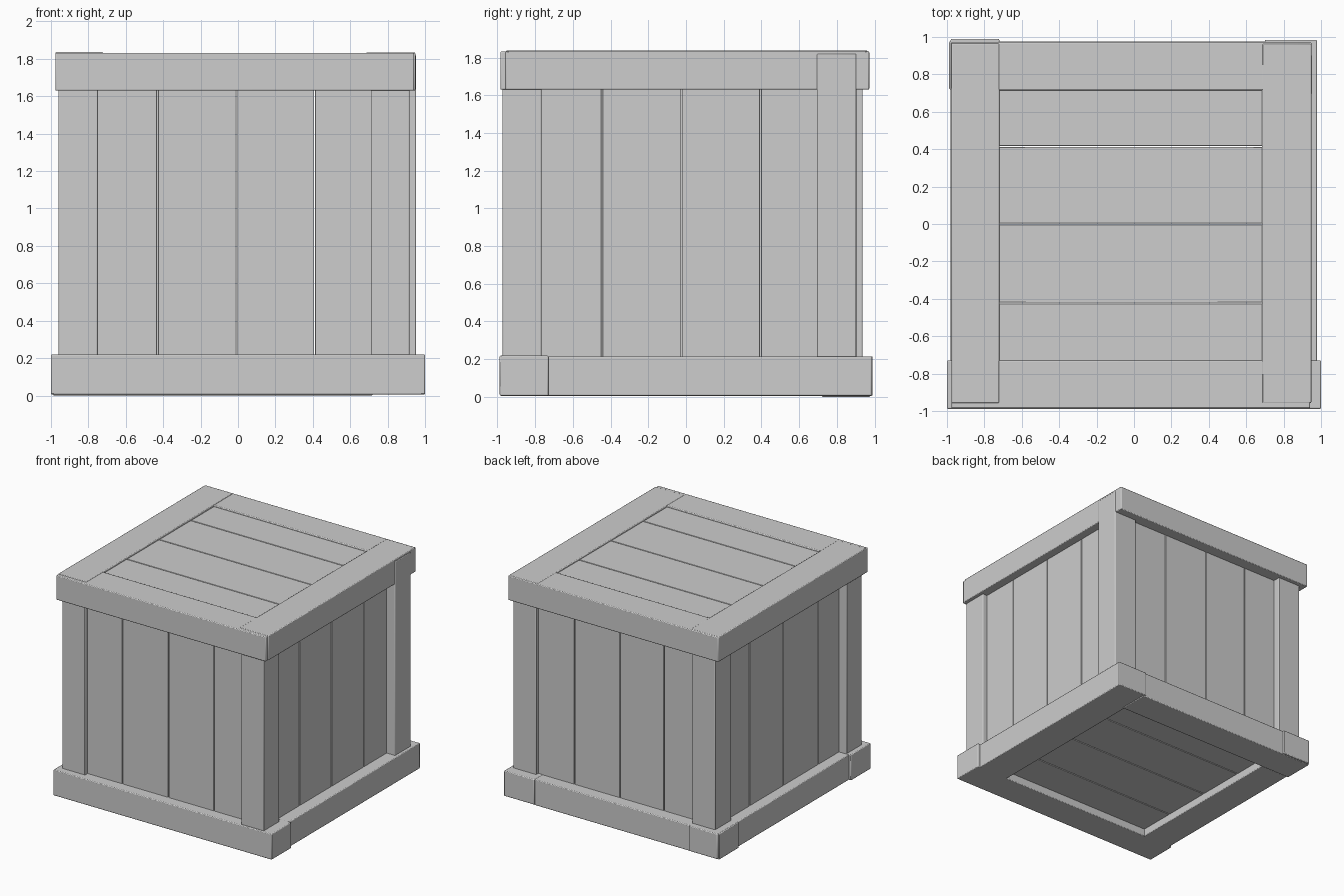
import bpy

cube = bpy.data.objects.get("Cube")
if cube:
    bpy.data.objects.remove(cube, do_unlink=True)

# Single flat grey for all the timber
grey = bpy.data.materials.new("plain_grey")
grey.use_nodes = True
GREY = (0.61, 0.61, 0.61, 1)
grey.diffuse_color = GREY
grey.node_tree.nodes["Principled BSDF"].inputs["Base Color"].default_value = GREY


def beam(name, x, y, z, bevel=0.006):
    """Box spanning three (low, high) ranges, with softened edges."""
    bpy.ops.mesh.primitive_cube_add(size=1, location=[sum(r) / 2 for r in (x, y, z)])
    ob = bpy.context.object
    ob.name = name
    ob.scale = [r[1] - r[0] for r in (x, y, z)]
    bpy.ops.object.transform_apply(location=False, rotation=False, scale=True)
    ob.data.materials.append(grey)
    mod = ob.modifiers.new("soft_edges", "BEVEL")
    mod.width = bevel
    mod.segments = 2
    bpy.ops.object.shade_smooth_by_angle()


def slats(name, axis, start, gaps, end, spans):
    """Row of planks along one axis, split by narrow gaps."""
    edges = [start, *gaps, end]
    for i, (a, b) in enumerate(zip(edges, edges[1:])):
        ranges = {**spans, axis: (a + 0.003, b - 0.003)}
        beam(f"{name}_{i + 1}", ranges["x"], ranges["y"], ranges["z"], 0.003)


# Corner posts, each set slightly differently
post_z = (0.03, 1.82)
beam("front_right_post", (-0.96, -0.75), (-0.93, -0.73), post_z)
beam("front_left_post", (0.71, 0.917), (-0.973, -0.767), post_z)
beam("back_left_post", (0.74, 0.952), (0.695, 0.903), post_z)
beam("back_right_post", (-0.923, -0.713), (0.725, 0.937), post_z)

# Bottom frame
beam("bottom_front_rail", (-1.0, 1.0), (-0.988, -0.73), (0.006, 0.219))
beam("bottom_left_rail", (0.70, 0.978), (-0.75, 0.985), (0.006, 0.215))
beam("bottom_right_rail", (-0.98, -0.72), (-0.75, 0.99), (0.006, 0.215))
beam("bottom_back_rail", (-0.988, 0.72), (0.72, 0.977), (0.0, 0.213))

# Top frame
beam("top_front_rail", (-0.977, 0.942), (-0.985, -0.73), (1.63, 1.832))
beam("top_back_rail", (-0.977, 0.948), (0.715, 0.972), (1.63, 1.832))
beam("top_right_rail", (-0.977, -0.72), (-0.957, 0.965), (1.63, 1.836))
beam("top_left_rail", (0.685, 0.948), (-0.957, 0.963), (1.63, 1.834))

# Wall planks
wall_z = (0.06, 1.78)
slats("front_plank", "x", -0.86, (-0.43, -0.01, 0.41), 0.84, {"y": (-0.897, -0.82), "z": wall_z})
slats("back_plank", "x", -0.86, (-0.41, -0.01, 0.41), 0.85, {"y": (0.80, 0.875), "z": wall_z})
slats("left_plank", "y", -0.87, (-0.445, -0.025, 0.395), 0.8, {"x": (0.80, 0.875), "z": wall_z})
slats("right_plank", "y", -0.86, (-0.46, 0.0, 0.44), 0.83, {"x": (-0.89, -0.815), "z": wall_z})

# Lid and floor planks
for name, z in (("lid_plank", (1.745, 1.82)), ("floor_plank", (0.07, 0.145))):
    slats(name, "y", -0.86, (-0.423, 0.0, 0.415), 0.84, {"x": (-0.86, 0.84), "z": z})
